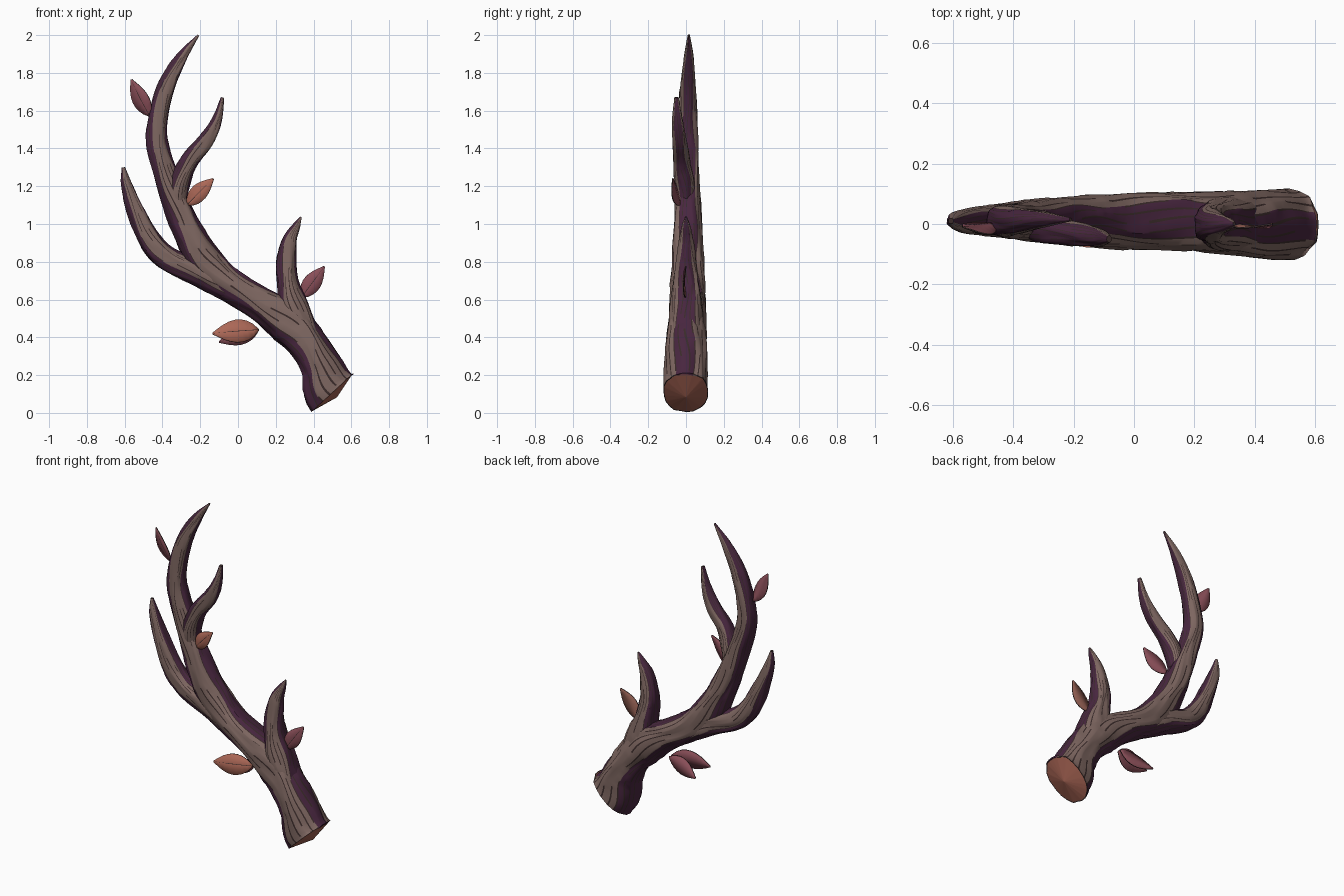
import bpy, bmesh, math, random
from mathutils import Vector

random.seed(11)
cube = bpy.data.objects.get("Cube")
if cube:
    bpy.data.objects.remove(cube)


def material(name, rgb):
    """Flat colour given as 0-255 display values, stored as linear."""
    lin = [((c / 255 + 0.055) / 1.055) ** 2.4 for c in rgb]
    m = bpy.data.materials.new(name)
    m.use_nodes = True
    m.diffuse_color = (*lin, 1)
    bsdf = m.node_tree.nodes["Principled BSDF"]
    bsdf.inputs["Base Color"].default_value = (*lin, 1)
    bsdf.inputs["Roughness"].default_value = 0.9
    return m


TAUPE = material("taupe bark", (125, 102, 96))
PURPLE = material("purple bark", (72, 38, 63))
DARK = material("dark groove", (58, 43, 42))
CUT = material("cut wood", (164, 98, 82))
RUST = material("rust leaf", (172, 104, 87))
MAUVE = material("mauve leaf", (137, 78, 88))
BROWN = material("brown leaf", (142, 92, 80))


def finish(name, bm, mats):
    mesh = bpy.data.meshes.new(name)
    bm.to_mesh(mesh)
    bm.free()
    for m in mats:
        mesh.materials.append(m)
    obj = bpy.data.objects.new(name, mesh)
    bpy.context.scene.collection.objects.link(obj)
    bpy.ops.object.select_all(action="DESELECT")
    obj.select_set(True)
    bpy.context.view_layer.objects.active = obj
    bpy.ops.object.shade_smooth_by_angle(angle=math.radians(32))
    return obj


def spline(points, ghost, steps=7):
    """Catmull-Rom through (x, y, z, half width, half depth)."""
    pts = [Vector(p) for p in points]
    first = Vector(ghost) if ghost else 2 * pts[0] - pts[1]
    pts = [first] + pts + [2 * pts[-1] - pts[-2]]
    out = []
    for a, b, c, d in zip(pts, pts[1:], pts[2:], pts[3:]):
        for s in range(steps):
            t = s / steps
            pos = 0.5 * (2 * b + (c - a) * t + (2 * a - 5 * b + 4 * c - d) * t * t
                         + (3 * b - a - 3 * c + d) * t ** 3)
            tan = 0.5 * ((c - a) + 2 * (2 * a - 5 * b + 4 * c - d) * t
                         + 3 * (3 * b - a - 3 * c + d) * t * t)
            out.append((pos, tan))
    out.append((pts[-2], pts[-2] - pts[-3]))
    return out


RIBS = 22  # each rib is a wide strip followed by a narrow groove
ANGLES = [math.tau * (r + o) / RIBS for r in range(RIBS) for o in (0, 0.78)]


def soft_box(v):
    return math.copysign(abs(v) ** 0.88, v)


def is_purple(angle, near_base):
    """Purple on the two edges of a branch, taupe on its broad faces."""
    c = math.cos(angle)
    return c > 0.46 or c < (-0.9 if near_base else -0.8)


def branch(name, points, ghost=None, cap=False):
    rows = spline(points, ghost)
    n, cols = len(rows), len(ANGLES)
    phase = random.uniform(0, 6)

    # Grooves run along the narrow strips in broken lengths
    groove = set()
    for col in range(1, cols, 2):
        gap = (2, 7) if is_purple(ANGLES[col], False) else (7, 17)
        i = random.randint(-6, 8)
        while i < n:
            run = random.randint(7, 16)
            groove.update((k, col) for k in range(i, i + run))
            i += run + random.randint(*gap)

    bm = bmesh.new()
    rings = []
    for i, (p, t) in enumerate(rows):
        tangent = Vector((t[0], 0, t[2])).normalized()
        side = tangent.cross(Vector((0, 1, 0)))
        ring = []
        for j, base in enumerate(ANGLES):
            a = base + 0.11 * math.sin(i * 0.33 + phase + 2 * base)
            k = 1 + 0.035 * math.sin(5 * base + i * 0.2 + phase) \
                + 0.02 * math.sin(9 * base - i * 0.31)
            if i == 0:
                k = 1
            if (i, j) in groove or (i, (j - 1) % cols) in groove:
                k -= 0.035
            offset = side * soft_box(math.cos(a)) * max(p[3], 0.002) * k
            offset.y = soft_box(math.sin(a)) * max(p[4], 0.002) * k
            ring.append(bm.verts.new(Vector(p[:3]) + offset))
        rings.append(ring)

    for i in range(n - 1):
        for j in range(cols):
            q = (j + 1) % cols
            f = bm.faces.new((rings[i][j], rings[i + 1][j],
                              rings[i + 1][q], rings[i][q]))
            f.material_index = int(is_purple(ANGLES[j] + 0.1, cap and i < 22))
            if (i, j) in groove:
                f.material_index = 2
    bm.faces.new(reversed(rings[-1])).material_index = 2

    # Domed sawn end with a dark rim
    if cap:
        centre = sum((v.co for v in rings[0]), Vector()) / cols
        inner = [bm.verts.new(centre.lerp(v.co, 0.96)) for v in rings[0]]
        t = rows[0][1]
        hub = bm.verts.new(centre - 0.035 * Vector((t[0], 0, t[2])).normalized())
        for j in range(cols):
            q = (j + 1) % cols
            f = bm.faces.new((rings[0][j], rings[0][q], inner[q], inner[j]))
            f.material_index = 2
            bm.faces.new((inner[j], inner[q], hub)).material_index = 3
    obj = finish(name, bm, [TAUPE, PURPLE, DARK, CUT])
    for face in obj.data.polygons:
        if face.material_index == 3:
            face.use_smooth = False


def leaf(name, base, tip, facing, width, front, back):
    base, tip = Vector(base), Vector(tip)
    axis = (tip - base).normalized()
    normal = Vector(facing)
    normal = (normal - axis * normal.dot(axis)).normalized()
    side = axis.cross(normal)
    bm = bmesh.new()
    rows = []
    count = 8
    for i in range(count + 1):
        t = i / count
        w = width * math.sin(math.pi * t ** 0.85) ** 0.85 if 0 < i < count else 0.004
        mid = base.lerp(tip, t) + normal * 0.008 * math.sin(math.pi * t)
        edge = normal * w * 0.1
        rib = 0.0018 if t < 0.7 else 0.0006
        rows.append([bm.verts.new(mid + o) for o in
                     (-side * w + edge, -side * rib, side * rib, side * w + edge)])
    for r, s in zip(rows, rows[1:]):
        for k in range(3):
            f = bm.faces.new((r[k], r[k + 1], s[k + 1], s[k]))
            f.material_index = 2 if k == 1 else 0
    obj = finish(name, bm, [front, back, DARK, back])
    mod = obj.modifiers.new("thickness", "SOLIDIFY")
    mod.thickness = 0.006
    mod.offset = 0
    mod.material_offset = 1
    mod.material_offset_rim = 2


# Main stem continuing into the tallest tine
branch("main_beam", [
    (0.50, 0, 0.108, 0.152, 0.122), (0.437, 0, 0.25, 0.113, 0.115),
    (0.355, 0, 0.38, 0.108, 0.108), (0.25, 0.005, 0.49, 0.112, 0.104),
    (0.10, 0.01, 0.59, 0.092, 0.097), (-0.06, 0.01, 0.69, 0.09, 0.092),
    (-0.18, 0.01, 0.81, 0.095, 0.085), (-0.26, 0.01, 0.95, 0.083, 0.078),
    (-0.33, 0.01, 1.11, 0.07, 0.07), (-0.383, 0.01, 1.26, 0.064, 0.062),
    (-0.43, 0.01, 1.43, 0.06, 0.055), (-0.42, 0.01, 1.58, 0.052, 0.05),
    (-0.375, 0.01, 1.74, 0.047, 0.04), (-0.30, 0.015, 1.88, 0.031, 0.026),
    (-0.21, 0.015, 2.0, 0.005, 0.006)],
    ghost=(0.645, 0, 0.025, 0.19, 0.12), cap=True)

branch("outer_tine", [
    (0.02, 0.01, 0.63, 0.075, 0.075), (-0.06, 0.01, 0.675, 0.082, 0.082),
    (-0.2, 0.012, 0.742, 0.076, 0.076), (-0.365, 0.012, 0.81, 0.066, 0.066),
    (-0.46, 0.01, 0.905, 0.06, 0.055), (-0.535, 0.01, 1.055, 0.049, 0.044),
    (-0.588, 0.01, 1.2, 0.031, 0.03), (-0.607, 0.01, 1.3, 0.009, 0.009)])

branch("inner_tine", [
    (-0.33, 0, 1.10, 0.05, 0.05), (-0.305, -0.01, 1.23, 0.056, 0.054),
    (-0.255, -0.025, 1.34, 0.048, 0.045), (-0.17, -0.035, 1.44, 0.044, 0.038),
    (-0.112, -0.045, 1.55, 0.028, 0.028), (-0.082, -0.05, 1.67, 0.009, 0.012)])

branch("brow_tine", [
    (0.36, 0, 0.38, 0.085, 0.09), (0.30, 0, 0.54, 0.085, 0.09),
    (0.267, 0, 0.67, 0.062, 0.072), (0.254, 0, 0.79, 0.055, 0.056),
    (0.272, 0, 0.91, 0.04, 0.04), (0.31, 0, 0.99, 0.021, 0.022),
    (0.333, 0, 1.037, 0.005, 0.006)])

# Leaves
leaf("top_leaf", (-0.465, 0, 1.57), (-0.565, -0.01, 1.765),
     (-0.4, -0.9, 0), 0.048, MAUVE, MAUVE)
leaf("inner_leaf", (-0.27, -0.03, 1.10), (-0.13, -0.07, 1.24),
     (-0.3, -0.95, 0), 0.046, RUST, MAUVE)
leaf("brow_leaf", (0.335, 0, 0.61), (0.457, 0, 0.775),
     (0, -1, 0), 0.048, MAUVE, BROWN)
leaf("lower_leaf", (0.11, -0.01, 0.44), (-0.135, -0.05, 0.42),
     (0, -1, 0.2), 0.062, RUST, MAUVE)
leaf("drooping_leaf", (0.11, 0.01, 0.44), (-0.10, 0.05, 0.375),
     (0, -1, -0.15), 0.048, MAUVE, MAUVE)
